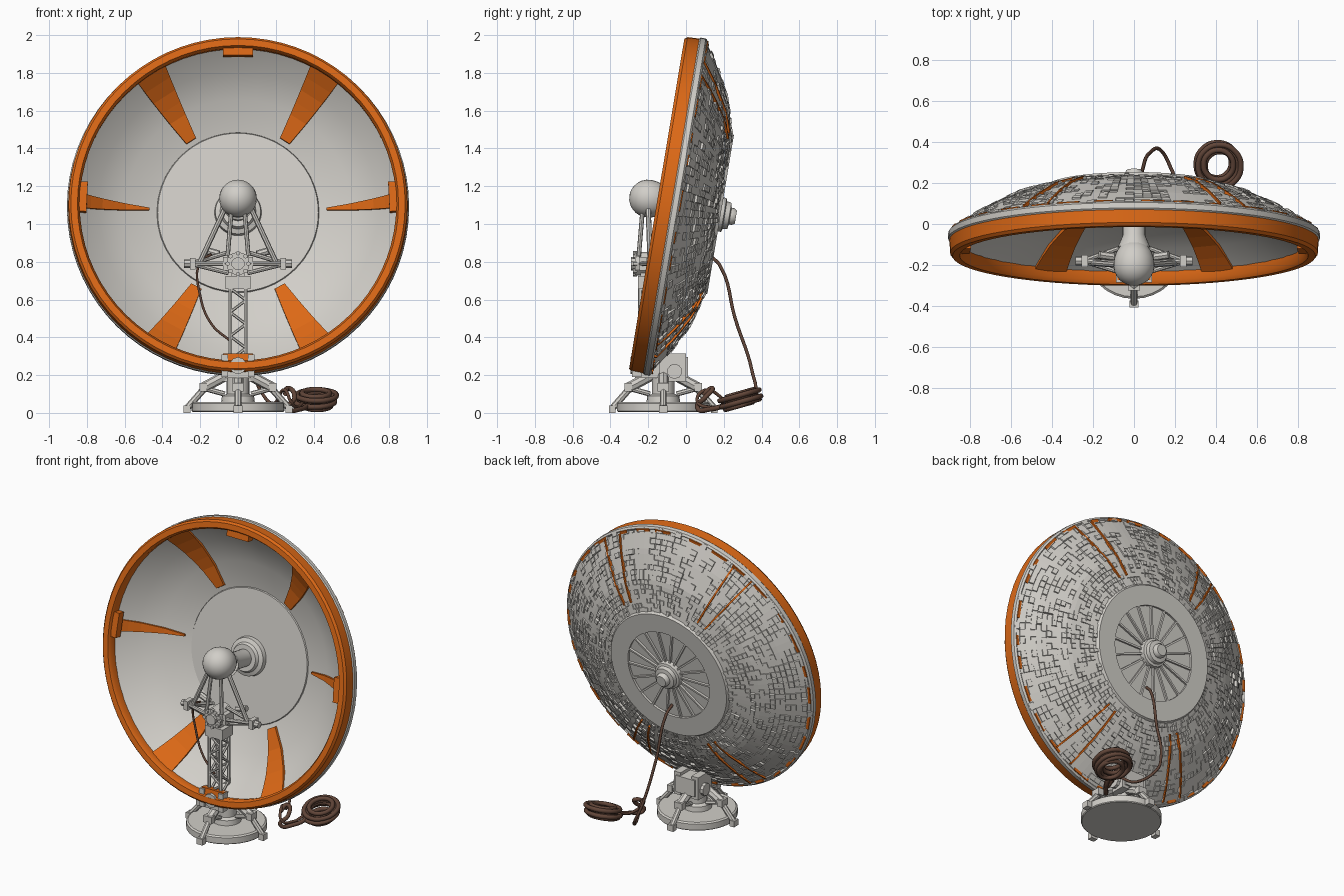
import bpy, bmesh, math, random
from mathutils import Matrix, Vector

random.seed(4)
cube = bpy.data.objects.get("Cube")
if cube:
    bpy.data.objects.remove(cube, do_unlink=True)


def material(name, rgb):
    m = bpy.data.materials.new(name)
    m.use_nodes = True
    m.diffuse_color = (*rgb, 1)
    m.node_tree.nodes["Principled BSDF"].inputs["Base Color"].default_value = (*rgb, 1)
    return m


WHITE = material("warm white", (0.64, 0.62, 0.58))
ORANGE = material("orange", (0.72, 0.14, 0.008))
BROWN = material("brown cable", (0.12, 0.06, 0.04))

# Dish frame: local z points out of the dish opening, local y points up
DISH = Matrix.Translation((0, -0.155, 1.107)) @ Matrix.Rotation(math.radians(80.5), 4, 'X')
INNER = [(0.43, -0.285), (0.6, -0.235), (0.74, -0.155), (0.845, -0.06)]
OUTER = [(0.43, -0.33), (0.614, -0.277), (0.78, -0.19), (0.9, -0.11)]


def finish(name, bm, mat, matrix=None, smooth=False):
    bmesh.ops.recalc_face_normals(bm, faces=bm.faces)
    me = bpy.data.meshes.new(name)
    bm.to_mesh(me)
    bm.free()
    me.materials.append(mat)
    ob = bpy.data.objects.new(name, me)
    bpy.context.collection.objects.link(ob)
    if matrix:
        ob.matrix_world = matrix
    if smooth:
        bpy.ops.object.select_all(action='DESELECT')
        ob.select_set(True)
        bpy.context.view_layer.objects.active = ob
        bpy.ops.object.shade_smooth_by_angle(angle=math.radians(35))
    return ob


def spin(profile, segs, closed=False):
    bm = bmesh.new()
    vs = [bm.verts.new((r, 0, z)) for r, z in profile]
    pairs = list(zip(vs, vs[1:])) + ([(vs[-1], vs[0])] if closed else [])
    edges = [bm.edges.new(p) for p in pairs]
    bmesh.ops.spin(bm, geom=vs + edges, axis=(0, 0, 1), cent=(0, 0, 0),
                   angle=math.tau, steps=segs, use_duplicate=False)
    bmesh.ops.remove_doubles(bm, verts=bm.verts, dist=0.0002)
    return bm


def lathe(name, profile, mat, matrix=DISH, segs=64, closed=False, smooth=True):
    return finish(name, spin(profile, segs, closed), mat, matrix, smooth)


def rod(bm, a, b, r, r2=None, segs=8):
    a, b = Vector(a), Vector(b)
    m = Matrix.Translation((a + b) / 2) @ (b - a).to_track_quat('Z', 'Y').to_matrix().to_4x4()
    bmesh.ops.create_cone(bm, cap_ends=True, segments=segs, radius1=r,
                          radius2=r if r2 is None else r2, depth=(b - a).length, matrix=m)


def box(bm, centre, size, turn=None):
    m = Matrix.Translation(centre) @ Matrix.Diagonal((*size, 1))
    bmesh.ops.create_cube(bm, size=1, matrix=turn @ m if turn else m)


def depth_at(profile, r):
    for (r0, z0), (r1, z1) in zip(profile, profile[1:]):
        if r <= r1:
            return z0 + (z1 - z0) * (r - r0) / (r1 - r0)
    return profile[-1][1]


def strip(bm, profile, angle, r0, r1, w0, w1, lift, offset=(0, 0)):
    """Tapered plate that follows the bowl along a radius."""
    turn = Matrix.Rotation(math.radians(angle), 4, 'Z')
    rings = []
    for i in range(7):
        t = i / 6
        r, w, c = r0 + (r1 - r0) * t, w0 + (w1 - w0) * t, offset[0] + (offset[1] - offset[0]) * t
        z = depth_at(profile, r)
        rings.append([bm.verts.new(turn @ Vector((r, c + s * w, z + h)))
                      for s, h in ((-1, -lift), (1, -lift), (1, lift), (-1, lift))])
    for a, b in zip(rings, rings[1:]):
        for k in range(4):
            bm.faces.new((a[k], a[k - 1], b[k - 1], b[k]))
    bm.faces.new(rings[0])
    bm.faces.new(rings[-1])


def tube(name, points, radius, mat, closed=False):
    cu = bpy.data.curves.new(name, 'CURVE')
    cu.dimensions = '3D'
    cu.bevel_depth, cu.bevel_resolution, cu.resolution_u = radius, 2, 6
    sp = cu.splines.new('BEZIER')
    sp.bezier_points.add(len(points) - 1)
    for p, co in zip(sp.bezier_points, points):
        p.co = co
        p.handle_left_type = p.handle_right_type = 'AUTO'
    sp.use_cyclic_u = closed
    cu.materials.append(mat)
    ob = bpy.data.objects.new(name, cu)
    bpy.context.collection.objects.link(ob)


# Bowl lining and centre plate
lathe("bowl_lining", [(0.0, -0.29), (0.43, -0.29)] + INNER, WHITE, segs=40)
lathe("bowl_centre_plate", [(0, -0.278), (0.425, -0.278), (0.43, -0.29)], WHITE)

# Back shell covered with small raised and sunken panels
rings = 17
radii = [0.43 + 0.47 * i / rings for i in range(rings + 1)]
bm = spin([(r, depth_at(OUTER, r)) for r in radii], 120)
bmesh.ops.recalc_face_normals(bm, faces=bm.faces)
if sum(f.normal.z for f in bm.faces) > 0:
    bmesh.ops.reverse_faces(bm, faces=bm.faces)
faces = list(bm.faces)
random.shuffle(faces)
n = len(faces) // 6
for k, depth in enumerate((0.008, 0.004, -0.005)):
    bmesh.ops.inset_individual(bm, faces=faces[k * n:(k + 1) * n], thickness=0.002, depth=depth)
finish("back_shell", bm, WHITE, DISH)

# Rim bands
lathe("orange_rim", [(0.842, -0.08), (0.838, -0.02), (0.85, 0), (0.885, 0), (0.897, -0.015),
                     (0.9, -0.08)], ORANGE, closed=True, segs=72)
lathe("white_rim_band", [(0.84, -0.078), (0.9, -0.078), (0.906, -0.085), (0.906, -0.112),
                         (0.895, -0.122), (0.84, -0.09)], WHITE, closed=True, segs=72)
bm = bmesh.new()
for i in range(30):
    turn = Matrix.Rotation(math.tau * (i + random.random() * 0.4) / 30, 4, 'Z')
    box(bm, (0.885, 0, -0.122), (0.018, random.uniform(0.05, 0.13), 0.012), turn)
finish("rim_back_clips", bm, ORANGE, DISH)

# Orange wedges inside the bowl, and thin rails behind them
bm, rails = bmesh.new(), bmesh.new()
for a in (57, 123, -61, -119):
    strip(bm, INNER, a, 0.455, 0.845, 0.03, 0.088, 0.018)
    for s in (-1, 1):
        strip(rails, OUTER, a, 0.5, 0.88, 0.005, 0.005, 0.011, (s * 0.03, s * 0.07))
for a in (2, 178):
    strip(bm, INNER, a, 0.47, 0.84, 0.006, 0.04, 0.018)
for a in (3, 90, 177, 270):
    box(bm, (0.825, 0, -0.04), (0.05, 0.16, 0.05), Matrix.Rotation(math.radians(a), 4, 'Z'))
finish("orange_wedges", bm, ORANGE, DISH)
finish("orange_back_rails", rails, ORANGE, DISH)

# Rear ring, recessed fan of ribs and stepped hub
lathe("rear_ring", [(0.3, -0.31), (0.3, -0.343), (0.425, -0.343), (0.437, -0.325)], WHITE)
lathe("rear_recess", [(0, -0.328), (0.305, -0.328)], WHITE)
bm = bmesh.new()
for i in range(18):
    box(bm, (0.19, 0, -0.332), (0.22, 0.012, 0.02), Matrix.Rotation(math.tau * i / 18, 4, 'Z'))
finish("rear_ribs", bm, WHITE, DISH)
lathe("rear_hub", [(0, -0.425), (0.035, -0.425), (0.045, -0.41), (0.045, -0.395), (0.07, -0.39),
                   (0.075, -0.365), (0.09, -0.36), (0.095, -0.325)], WHITE, segs=16)

# Receiver: collar, neck and rounded head
lathe("receiver_collar", [(0, -0.22), (0.085, -0.22), (0.095, -0.24), (0.12, -0.25),
                          (0.125, -0.28)], WHITE, segs=32)
lathe("receiver_neck", [(0.055, -0.26), (0.055, -0.1), (0.08, -0.04)], WHITE, segs=24)
head = [(0.1 * math.cos(math.radians(a)), 0.05 + 0.1 * math.sin(math.radians(a)) * (1.25 if a < 0 else 1))
        for a in range(-90, 91, 15)]
lathe("receiver_head", head, WHITE, DISH @ Matrix.Translation((0, 0.02, 0)), segs=28)

# Receiver frame: hub, side arms and struts
bm = bmesh.new()
rod(bm, (0, -0.14, 0.79), (0, -0.27, 0.79), 0.062, segs=12)
rod(bm, (0, -0.27, 0.79), (0, -0.29, 0.79), 0.035, segs=10)
box(bm, (0, -0.2, 0.79), (0.16, 0.09, 0.07))
for i in range(8):
    a = math.tau * i / 8
    c, s = 0.055 * math.cos(a), 0.79 + 0.055 * math.sin(a)
    rod(bm, (c, -0.26, s), (c, -0.28, s), 0.012, segs=6)
for s in (-1, 1):
    tip = (s * 0.25, -0.18, 0.79)
    for start in ((0.05, -0.11, 0.79), (0.05, -0.24, 0.79), (0.05, -0.19, 0.85), (0.05, -0.19, 0.74)):
        rod(bm, (s * start[0], *start[1:]), tip, 0.012)
    rod(bm, (s * 0.225, -0.18, 0.79), (s * 0.285, -0.18, 0.79), 0.022)
    box(bm, (s * 0.24, -0.18, 0.79), (0.03, 0.06, 0.06))
    rod(bm, (s * 0.2, -0.19, 0.8), (s * 0.07, -0.2, 1.08), 0.014)
    rod(bm, (s * 0.055, -0.25, 0.83), (s * 0.035, -0.23, 1.07), 0.012)
    rod(bm, (s * 0.17, -0.15, 0.86), (s * 0.1, -0.16, 0.84), 0.02)
finish("receiver_frame", bm, WHITE)

# Lattice mast
bm = bmesh.new()
my, half, low, high = -0.2, 0.042, 0.28, 0.66
for x in (-half, half):
    for y in (-half, half):
        rod(bm, (x, my + y, low), (x, my + y, high), 0.011, segs=6)
steps = 6
for i in range(steps):
    z0, z1 = (low + (high - low) * k / steps for k in (i, i + 1))
    s = half if i % 2 else -half
    for side in (-half, half):
        rod(bm, (s, my + side, z0), (-s, my + side, z1), 0.008, segs=6)
        rod(bm, (side, my + s, z0), (side, my - s, z1), 0.008, segs=6)
box(bm, (0, my, 0.69), (0.13, 0.11, 0.07))
box(bm, (0, my, 0.74), (0.07, 0.08, 0.06))
finish("lattice_mast", bm, WHITE)

# Mount head that grips the lower rim
bm = bmesh.new()
box(bm, (0, -0.13, 0.24), (0.14, 0.28, 0.11))
for s in (-1, 1):
    box(bm, (s * 0.065, -0.07, 0.24), (0.05, 0.14, 0.15))
    box(bm, (s * 0.07, -0.26, 0.25), (0.035, 0.05, 0.12))
    rod(bm, (s * 0.06, -0.06, 0.22), (s * 0.11, -0.06, 0.22), 0.04, segs=10)
rod(bm, (0, -0.26, 0.25), (0, -0.295, 0.25), 0.045, segs=10)
finish("mount_head", bm, WHITE)

# Round base, column and four splayed legs
BASE = Matrix.Translation((0, -0.12, 0))
lathe("base_plate", [(0, 0.005), (0.24, 0.005), (0.245, 0.01), (0.245, 0.05), (0.235, 0.058),
                     (0, 0.058)], WHITE, BASE, 32)
lathe("base_column", [(0.09, 0.05), (0.085, 0.09), (0.06, 0.1), (0.06, 0.2)], WHITE, BASE, 20)
bm = bmesh.new()
for i in range(4):
    turn = Matrix.Rotation(math.tau * i / 4, 4, 'Z')
    rod(bm, turn @ Vector((0.06, 0, 0.2)), turn @ Vector((0.19, 0, 0.13)), 0.028)
    rod(bm, turn @ Vector((0.16, 0, 0.15)), turn @ Vector((0.265, 0, 0.03)), 0.018)
    rod(bm, turn @ Vector((0.07, 0, 0.1)), turn @ Vector((0.18, 0, 0.13)), 0.014)
    box(bm, (0.185, 0, 0.135), (0.04, 0.06, 0.045), turn)
    box(bm, (0.27, 0, 0.02), (0.035, 0.045, 0.04), turn)
finish("base_legs", bm, WHITE, BASE)

# Cables and coil on the ground
tube("rear_cable", [(0.01, 0.13, 0.83), (0.02, 0.18, 0.78), (0.04, 0.26, 0.5), (0.08, 0.35, 0.22),
                    (0.13, 0.36, 0.1), (0.19, 0.25, 0.05), (0.25, 0.1, 0.12), (0.28, 0.06, 0.06),
                    (0.31, 0.14, 0.03), (0.34, 0.22, 0.05)], 0.009, BROWN)
tube("cable_tail", [(0.25, 0.09, 0.1), (0.27, 0.14, 0.13), (0.3, 0.1, 0.08), (0.27, 0.06, 0.03),
                    (0.33, 0.13, 0.02), (0.37, 0.21, 0.04)], 0.013, BROWN)
tube("front_cable", [(-0.14, -0.2, 0.84), (-0.2, -0.18, 0.8), (-0.2, -0.16, 0.62),
                     (-0.14, -0.17, 0.47), (-0.04, -0.19, 0.38)], 0.007, BROWN)
for k in range(7):
    r, lift = 0.072 + 0.016 * (k % 3), 0.038 + 0.011 * k
    wobble = random.uniform(-0.01, 0.01)
    loop = [(0.41 + wobble + r * math.cos(a), 0.29 - wobble + r * math.sin(a),
             lift + 0.28 * r * math.sin(a)) for a in (math.tau * i / 8 for i in range(8))]
    tube("cable_coil_%d" % (k + 1), loop, 0.014, BROWN, True)
